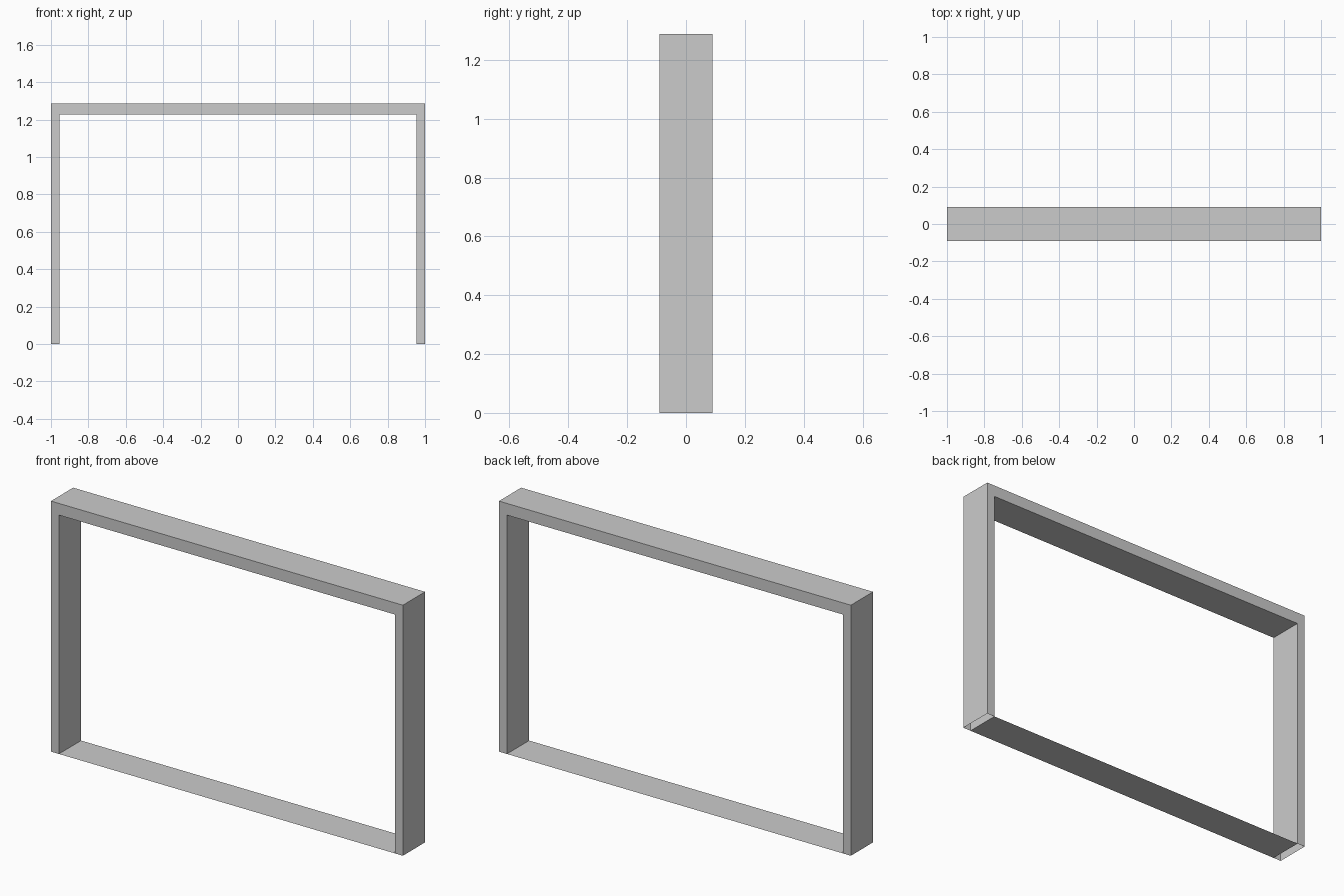
import bpy, bmesh

if "Cube" in bpy.data.objects:
    bpy.data.objects.remove(bpy.data.objects["Cube"])

WIDTH, DEPTH, HEIGHT = 1.0, 0.09, 1.287   # half width, half depth, full height
INNER_X, INNER_Z = 0.955, 1.227           # opening of the frame


def make_object(name, bm):
    mesh = bpy.data.meshes.new(name)
    bm.to_mesh(mesh)
    bm.free()
    obj = bpy.data.objects.new(name, mesh)
    bpy.context.collection.objects.link(obj)
    return obj


# Upside-down U frame: extruded profile, hollow legs left open underneath
profile = [(-WIDTH, 0), (-INNER_X, 0), (-INNER_X, INNER_Z), (INNER_X, INNER_Z),
           (INNER_X, 0), (WIDTH, 0), (WIDTH, HEIGHT), (-WIDTH, HEIGHT)]
bm = bmesh.new()
front = bm.faces.new([bm.verts.new((x, -DEPTH, z)) for x, z in profile])
ext = bmesh.ops.extrude_face_region(bm, geom=[front], use_keep_orig=True)
back_verts = [v for v in ext["geom"] if isinstance(v, bmesh.types.BMVert)]
bmesh.ops.translate(bm, verts=back_verts, vec=(0, 2 * DEPTH, 0))
bmesh.ops.recalc_face_normals(bm, faces=bm.faces)
leg_ends = [f for f in bm.faces if all(v.co.z < 1e-5 for v in f.verts)]
bmesh.ops.delete(bm, geom=leg_ends, context="FACES_ONLY")
make_object("frame", bm)

# Thin floor sheet between the legs
bm = bmesh.new()
bm.faces.new([bm.verts.new((x * INNER_X, y * DEPTH, 0))
              for x, y in ((-1, -1), (1, -1), (1, 1), (-1, 1))])
make_object("floor_sheet", bm)
